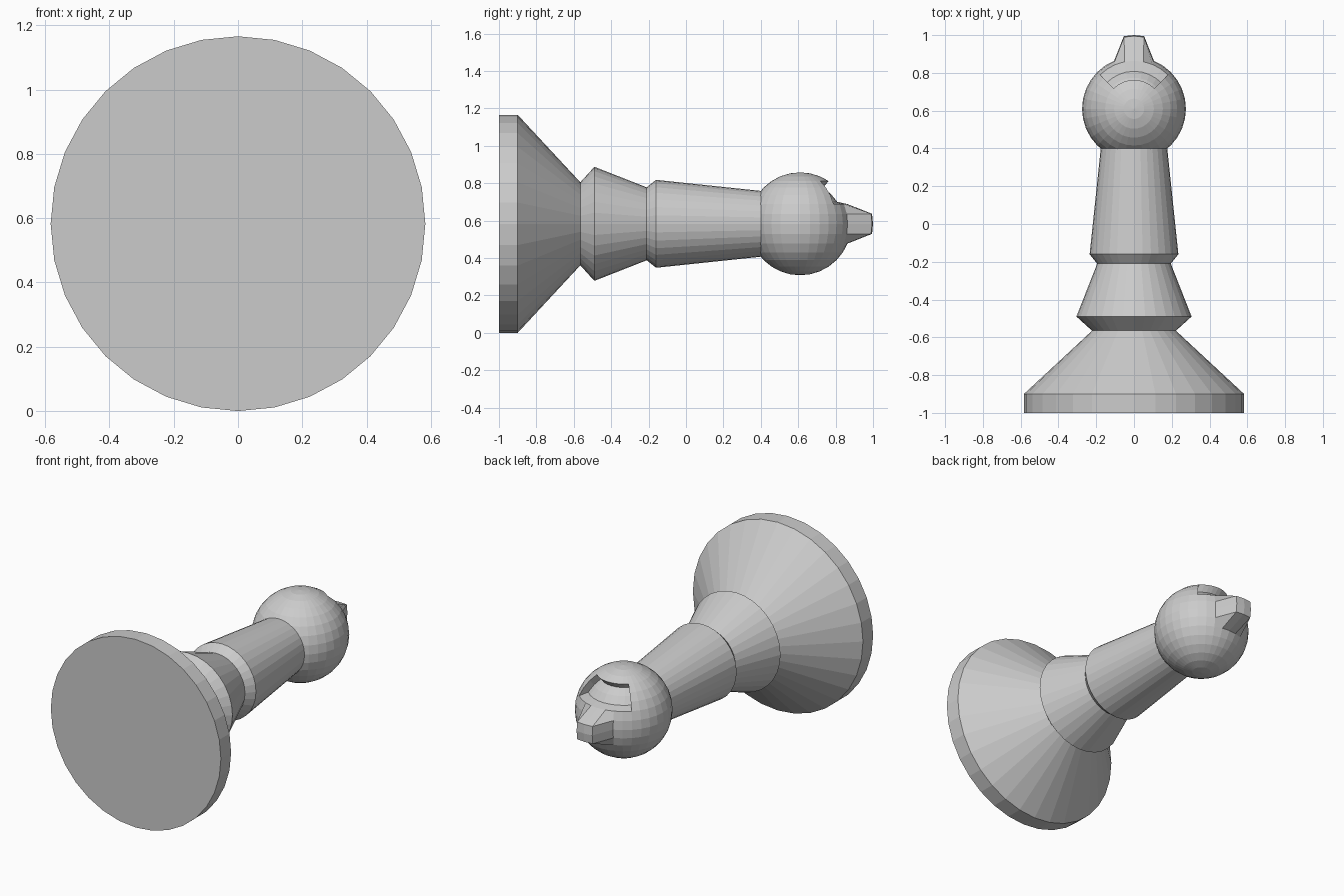
import bpy, bmesh, math
from mathutils import Vector

if "Cube" in bpy.data.objects:
    bpy.data.objects.remove(bpy.data.objects["Cube"])

AXIS_Z = 0.583
HEAD_Y = 0.61
HEAD_R = 0.275
SIDES = 32
STEP = math.radians(11.25)

grey = bpy.data.materials.new("light grey")
grey.diffuse_color = (0.6, 0.6, 0.6, 1)
grey.use_nodes = True
grey.node_tree.nodes["Principled BSDF"].inputs["Base Color"].default_value = grey.diffuse_color


def finish(bm, name):
    bmesh.ops.recalc_face_normals(bm, faces=bm.faces)
    mesh = bpy.data.meshes.new(name)
    bm.to_mesh(mesh)
    bm.free()
    mesh.materials.append(grey)
    obj = bpy.data.objects.new(name, mesh)
    bpy.context.collection.objects.link(obj)
    return obj


# turned body: (position along y, radius)
profile = [(-1.0, 0.583), (-0.9, 0.583), (-0.565, 0.222), (-0.49, 0.305),
           (-0.21, 0.195), (-0.16, 0.235), (0.4, 0.176)]
bm = bmesh.new()
rings = []
for y, r in profile:
    rings.append([bm.verts.new((r * math.sin(2 * math.pi * i / SIDES), y,
                                AXIS_Z + r * math.cos(2 * math.pi * i / SIDES)))
                  for i in range(SIDES)])
for a, b in zip(rings, rings[1:]):
    for i in range(SIDES):
        j = (i + 1) % SIDES
        bm.faces.new((a[i], a[j], b[j], b[i]))
bm.faces.new(rings[0])
bm.faces.new(rings[-1])
finish(bm, "turned_body")

# head: faceted ball with its poles up and down
bm = bmesh.new()
bmesh.ops.create_uvsphere(bm, u_segments=SIDES, v_segments=16, radius=HEAD_R)


def grid_pos(co):
    """Latitude and longitude from the +y point, in grid steps."""
    lat = math.asin(max(-1, min(1, co.z / HEAD_R))) / STEP
    return lat, math.atan2(co.x, co.y) / STEP


# tip: pull out the patch at the end of the head
for v in bm.verts:
    lat, lon = grid_pos(v.co)
    if abs(lat) < 1.2 and abs(lon) < 1.2:
        v.co.y += 0.115

# slot: push in a patch above the tip, keeping its lower edge in place
patch = []
for f in bm.faces:
    lat, lon = grid_pos(f.calc_center_median().normalized() * HEAD_R)
    if 2 < lat < 5 and abs(lon) < 4:
        patch.append(f)
result = bmesh.ops.extrude_face_region(bm, geom=patch)
bmesh.ops.delete(bm, geom=[f for f in patch if f.is_valid], context='FACES')
for v in result["geom"]:
    if isinstance(v, bmesh.types.BMVert) and grid_pos(v.co)[0] > 2.5:
        v.co += Vector((-0.07 * v.co.x, -0.03, -0.035))
bmesh.ops.remove_doubles(bm, verts=bm.verts, dist=0.0005)

bmesh.ops.translate(bm, verts=bm.verts, vec=(0, HEAD_Y, AXIS_Z))
finish(bm, "slotted_head")
